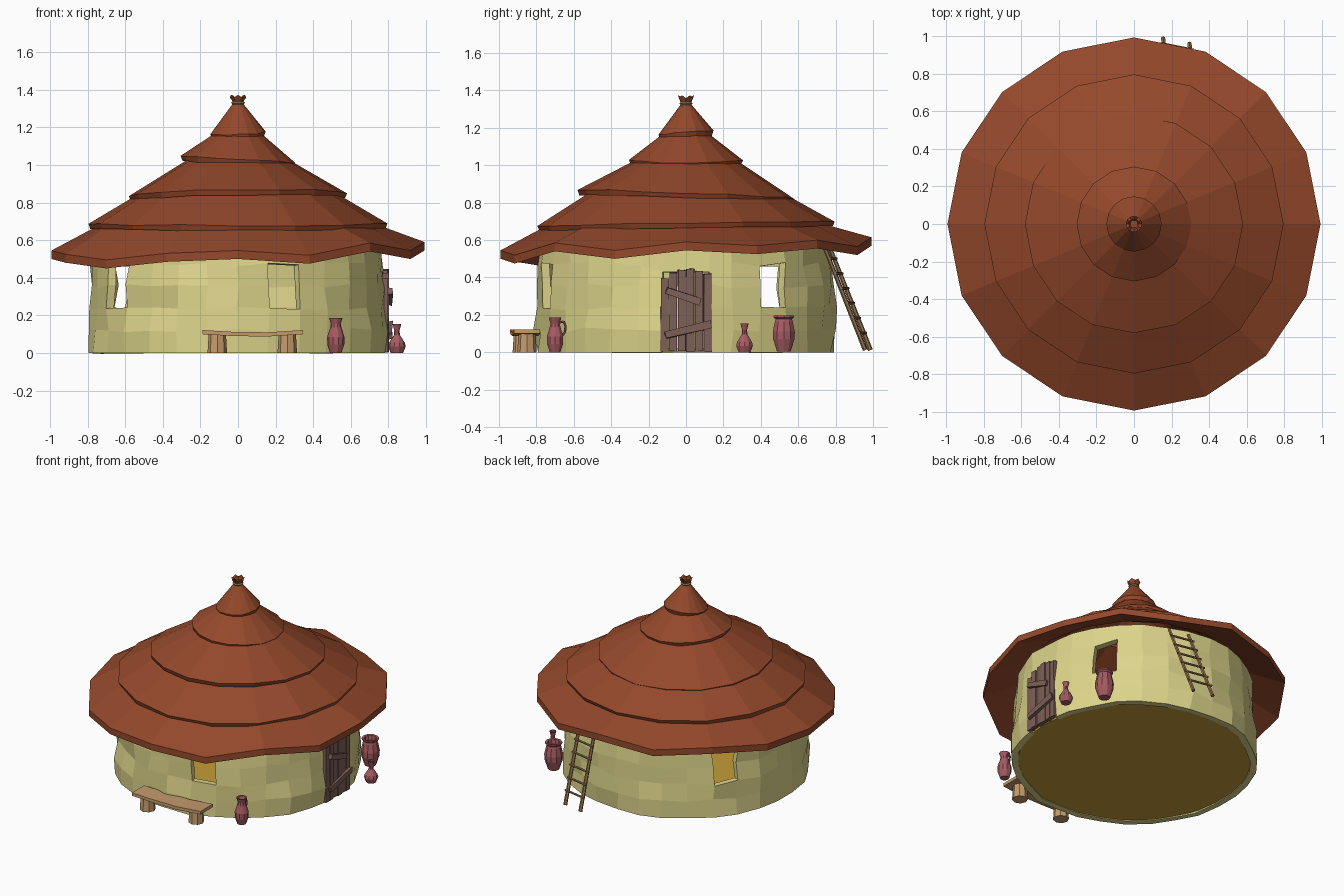
import bpy, bmesh, math, random
from mathutils import Vector, Matrix

if "Cube" in bpy.data.objects:
    bpy.data.objects.remove(bpy.data.objects["Cube"])
random.seed(4)
TAU = 2 * math.pi


def mat(name, hexcol):
    lin = [(int(hexcol[i:i + 2], 16) / 255) ** 2.2 for i in (0, 2, 4)]
    m = bpy.data.materials.new(name)
    m.diffuse_color = (*lin, 1)
    m.use_nodes = True
    m.node_tree.nodes["Principled BSDF"].inputs["Base Color"].default_value = m.diffuse_color
    return m


CLAY, ROOF = mat("clay", "DDD48A"), mat("thatch", "934A2F")
FLOOR, DOOR = mat("floor", "C49A3A"), mat("door_wood", "7D6058")
WOOD, POLE = mat("bench_wood", "C49A6C"), mat("ladder_wood", "93734E")
POT, ROPE = mat("pottery", "A45C62"), mat("rope", "8A7F50")


def finish(bm, name, m, fix=True):
    if fix:
        bmesh.ops.recalc_face_normals(bm, faces=bm.faces)
    me = bpy.data.meshes.new(name)
    bm.to_mesh(me)
    bm.free()
    me.materials.append(m)
    ob = bpy.data.objects.new(name, me)
    bpy.context.collection.objects.link(ob)
    return ob


def box(bm, center, size, rot=None, wobble=0.0):
    M = Matrix.Translation(center) @ (rot or Matrix()) @ Matrix.Diagonal((*size, 1))
    for v in bmesh.ops.create_cube(bm, size=1, matrix=M)["verts"]:
        v.co += Vector([random.uniform(-wobble, wobble) for _ in range(3)])


def rod(bm, a, b, r1, r2=None, sides=6):
    a, b = Vector(a), Vector(b)
    M = Matrix.Translation((a + b) / 2) @ (b - a).to_track_quat('Z', 'Y').to_matrix().to_4x4()
    bmesh.ops.create_cone(bm, cap_ends=True, segments=sides, radius1=r1,
                          radius2=r2 or r1, depth=(b - a).length, matrix=M)


def lathe(bm, profile, sides, at=(0, 0), loop=False, zfun=None):
    """Rings of (radius, z); zfun(ring, k) shifts single vertices in height."""
    rings = []
    for i, (r, z) in enumerate(profile):
        rings.append([bm.verts.new((at[0] + r * math.cos(k * TAU / sides),
                                    at[1] + r * math.sin(k * TAU / sides),
                                    z + (zfun(i, k) if zfun else 0))) for k in range(sides)])
    pairs = list(zip(rings, rings[1:])) + ([(rings[-1], rings[0])] if loop else [])
    for a, b in pairs:
        for k in range(sides):
            n = (k + 1) % sides
            bm.faces.new((a[k], a[n], b[n], b[k]))
    if not loop:
        bm.faces.new(rings[0])
        bm.faces.new(rings[-1])


# Clay wall: 30 columns, uneven cells, four window holes and a doorway
levels = [0.0, 0.12, 0.235, 0.355, 0.47, 0.6]
radii = [0.80, 0.805, 0.795, 0.79, 0.78, 0.765]
bm = bmesh.new()
grid = []
for i, (z, r) in enumerate(zip(levels, radii)):
    row = []
    for k in range(30):
        deg = 12 * k - 6
        deg = {-6: -9.3, 6: 9.3}.get(deg, deg)
        rr = r + random.uniform(-0.014, 0.014)
        zz = z + (random.uniform(-0.012, 0.012) if 0 < i < 5 else 0)
        if i == 4 and k in (0, 1):
            zz = 0.43
        t = math.radians(deg + (random.uniform(-0.7, 0.7) if k > 1 else 0))
        row.append(bm.verts.new((rr * math.cos(t), rr * math.sin(t), zz)))
    grid.append(row)
for i in range(5):
    for k in range(30):
        if (k == 0 and i < 4) or (k in (3, 12, 18, 24) and i in (2, 3)):
            continue
        n = (k + 1) % 30
        bm.faces.new((grid[i][k], grid[i][n], grid[i + 1][n], grid[i + 1][k]))
wall = finish(bm, "clay_wall", CLAY, fix=False)
s = wall.modifiers.new("thickness", 'SOLIDIFY')
s.thickness, s.offset = 0.045, -1

# Floor slab
bm = bmesh.new()
lathe(bm, [(0.765, 0.005), (0.765, 0.02)], 30)
finish(bm, "floor", FLOOR)

# Thatch: uneven eave tier, then four tilted tiers overlapping upward
eave = [.545, .525, .555, .52, .57, .53, .55, .51, .50, .48, .45, .485, .50, .475, .54, .50]
bm = bmesh.new()
lathe(bm, [(0.992, 0), (0.992, 0.045), (0.72, 0.69), (0.72, 0.655)], 16, loop=True,
      zfun=lambda i, k: eave[k] if i < 2 else 0)
finish(bm, "roof_eave", ROOF)
tiers = [(.795, .69, .53, .845, 0, .012), (.58, .845, .265, 1.03, .007, -.022),
         (.305, 1.03, .12, 1.17, -.018, 0), (.147, 1.172, .028, 1.325, .007, .012)]
for n, (r, z, ri, zi, tx, ty) in enumerate(tiers):
    bm = bmesh.new()
    lathe(bm, [(r - 0.01, z - 0.028), (r, z), (ri, zi), (ri - 0.01, zi - 0.03)], 16, loop=True,
          zfun=lambda i, k: (tx * math.cos(k * TAU / 16) + ty * math.sin(k * TAU / 16)
                             + random.uniform(-.004, .004)) if i < 2 else 0)
    finish(bm, f"roof_tier_{n + 2}", ROOF)

# Roof tip: rope binding and flared jagged tuft
bm = bmesh.new()
for z in (1.305, 1.322):
    lathe(bm, [(0.03, z), (0.037, z + 0.008), (0.03, z + 0.016)], 10)
finish(bm, "roof_rope", ROPE)
bm = bmesh.new()
lathe(bm, [(0.027, 1.32), (0.03, 1.34), (0.043, 1.366), (0.028, 1.362), (0.02, 1.345)], 12,
      zfun=lambda i, k: (0.007 if k % 2 else -0.008) if i in (2, 3) else 0)
finish(bm, "roof_tuft", ROOF)

# Plank door with two crooked cross bars
bm = bmesh.new()
for k, h in enumerate((0.39, 0.42, 0.435, 0.44, 0.43, 0.415)):
    box(bm, (0.782 + 0.004 * (k % 2), -0.113 + k * 0.0455, h / 2 + 0.005), (0.03, 0.042, h), wobble=0.003)
for y, z, L, a in ((-0.015, 0.30, 0.19, -18), (0.01, 0.12, 0.25, 14)):
    box(bm, (0.81, y, z), (0.02, L, 0.035), Matrix.Rotation(math.radians(a), 4, 'X'), 0.005)
finish(bm, "plank_door", DOOR)

# Bench: sagging plank on two stumps
bm = bmesh.new()
sections = []
for x, y, z in ((-0.19, -0.87, .118), (-0.02, -0.862, .108), (0.16, -0.858, .106), (0.345, -0.85, .118)):
    sections.append([bm.verts.new((x, y + dy, z + dz)) for dy, dz in
                     ((-.07, -.018), (.07, -.018), (.07, .004), (-.07, .004))])
for a, b in zip(sections, sections[1:]):
    for j in range(4):
        bm.faces.new((a[j], a[(j + 1) % 4], b[(j + 1) % 4], b[j]))
bm.faces.new(sections[0])
bm.faces.new(sections[-1])
finish(bm, "bench_seat", WOOD)
for name, x, y in (("left", -0.11, -0.875), ("right", 0.262, -0.85)):
    bm = bmesh.new()
    rod(bm, (x, y, 0), (x, y, 0.1), 0.052, 0.046, 8)
    finish(bm, f"bench_leg_{name}", WOOD)

# Ladder leaning on the back wall
bm = bmesh.new()
foot, head, half = Vector((0.225, 0.972, 0.012)), Vector((0.25, 0.755, 0.56)), Vector((0.07, -0.014, 0))
for sgn in (-1, 1):
    rod(bm, foot + half * sgn, head + half * sgn, 0.013, 0.011)
finish(bm, "ladder_rails", POLE)
bm = bmesh.new()
for k in range(6):
    c = foot.lerp(head, 0.16 + k * 0.145) + Vector((0, 0.006, 0.004))
    rod(bm, c - half * 1.25, c + half * 1.25, 0.008)
finish(bm, "ladder_rungs", POLE)

# Pottery: hollow-lipped vessels beside the hut
pots = {
    "jug": (0.52, -0.70, [(.03, 0), (.045, .045), (.046, .085), (.03, .135), (.026, .155), (.036, .187), (.027, .185), (.018, .155)]),
    "vase": (0.845, 0.313, [(.033, 0), (.047, .035), (.042, .055), (.016, .095), (.014, .12), (.023, .153), (.016, .152), (.009, .12)]),
    "jar": (0.692, 0.523, [(.038, .003), (.06, .07), (.062, .11), (.05, .165), (.046, .178), (.057, .187), (.057, .197), (.042, .195), (.036, .165)]),
}
for name, (x, y, prof) in pots.items():
    bm = bmesh.new()
    lathe(bm, prof, 10, (x, y))
    finish(bm, name, POT)

# Jug handle, bent rod
bm = bmesh.new()
path = [(.52, -0.70 + dy, z) for dy, z in ((.026, .16), (.046, .165), (.056, .14), (.053, .11), (.04, .09))]
for a, b in zip(path, path[1:]):
    rod(bm, a, b, 0.006)
finish(bm, "jug_handle", POT)
